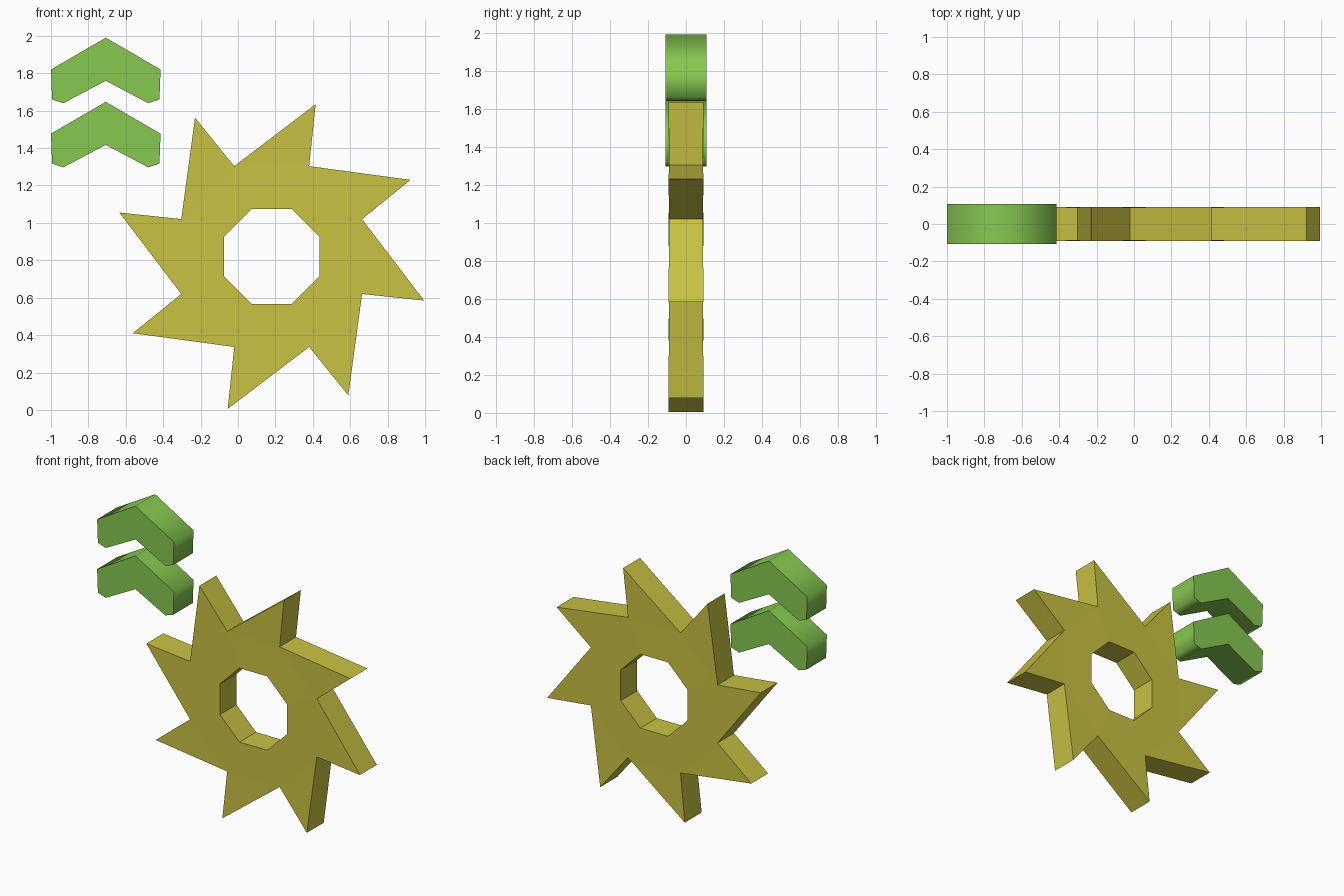
import bpy, bmesh
from math import cos, sin, radians

if "Cube" in bpy.data.objects:
    bpy.data.objects.remove(bpy.data.objects["Cube"])


def material(name, rgb):
    m = bpy.data.materials.new(name)
    m.diffuse_color = (*rgb, 1)
    m.use_nodes = True
    m.node_tree.nodes["Principled BSDF"].inputs["Base Color"].default_value = m.diffuse_color
    return m


def finish(bm, name, mat):
    bmesh.ops.recalc_face_normals(bm, faces=bm.faces)
    me = bpy.data.meshes.new(name)
    bm.to_mesh(me)
    bm.free()
    me.materials.append(mat)
    ob = bpy.data.objects.new(name, me)
    bpy.context.collection.objects.link(ob)
    return ob


yellow = material("yellow", (0.58, 0.54, 0.055))
green = material("green", (0.24, 0.58, 0.08))

# Saw-toothed gear with an octagonal hole
CX, CZ, N = 0.18, 0.82, 8
bm = bmesh.new()


def ring(radius, angle, y):
    return [bm.verts.new((CX + radius * cos(radians(angle + 45 * k)), y,
                          CZ + radius * sin(radians(angle + 45 * k)))) for k in range(N)]


sides = []
for s in (-1, 1):
    hole = ring(0.276, 22.5, s * 0.09)
    root = ring(0.523, 22.5, s * 0.089)
    tip = ring(0.848, 28.9, s * 0.092)
    sides.append((hole, root, tip))
    for k in range(N):
        j = (k + 1) % N
        bm.faces.new((hole[k], root[k], root[j], hole[j]))
        bm.faces.new((root[k], tip[k], root[j]))
(h0, r0, t0), (h1, r1, t1) = sides
for k in range(N):
    j = (k + 1) % N
    bm.faces.new((h0[k], h0[j], h1[j], h1[k]))
    bm.faces.new((r0[k], t0[k], t1[k], r1[k]))
    bm.faces.new((t0[k], r0[j], r1[j], t1[k]))
finish(bm, "toothed_gear", yellow)

# Two stacked chevrons, smooth around the rim with crisp flat faces
half = [(0, 1.99), (0.293, 1.82), (0.287, 1.66), (0.227, 1.64), (0, 1.76)]
outline = half + [(-x, z) for x, z in half[3:0:-1]]
for name, drop in (("upper_chevron", 0), ("lower_chevron", 0.343)):
    bm = bmesh.new()
    front, back = [[bm.verts.new((x - 0.707, y, z - drop)) for x, z in outline]
                   for y in (-0.107, 0.107)]
    n = len(outline)
    for k in range(n):
        j = (k + 1) % n
        bm.faces.new((front[k], front[j], back[j], back[k])).smooth = True
    for loop in (front, back):
        # each cap is split down the middle into two wings
        for wing in (loop[0:5], loop[4:] + loop[:1]):
            bm.faces.new(wing)
        for k in range(n):
            bm.edges.get((loop[k], loop[(k + 1) % n])).smooth = False
    finish(bm, name, green)
